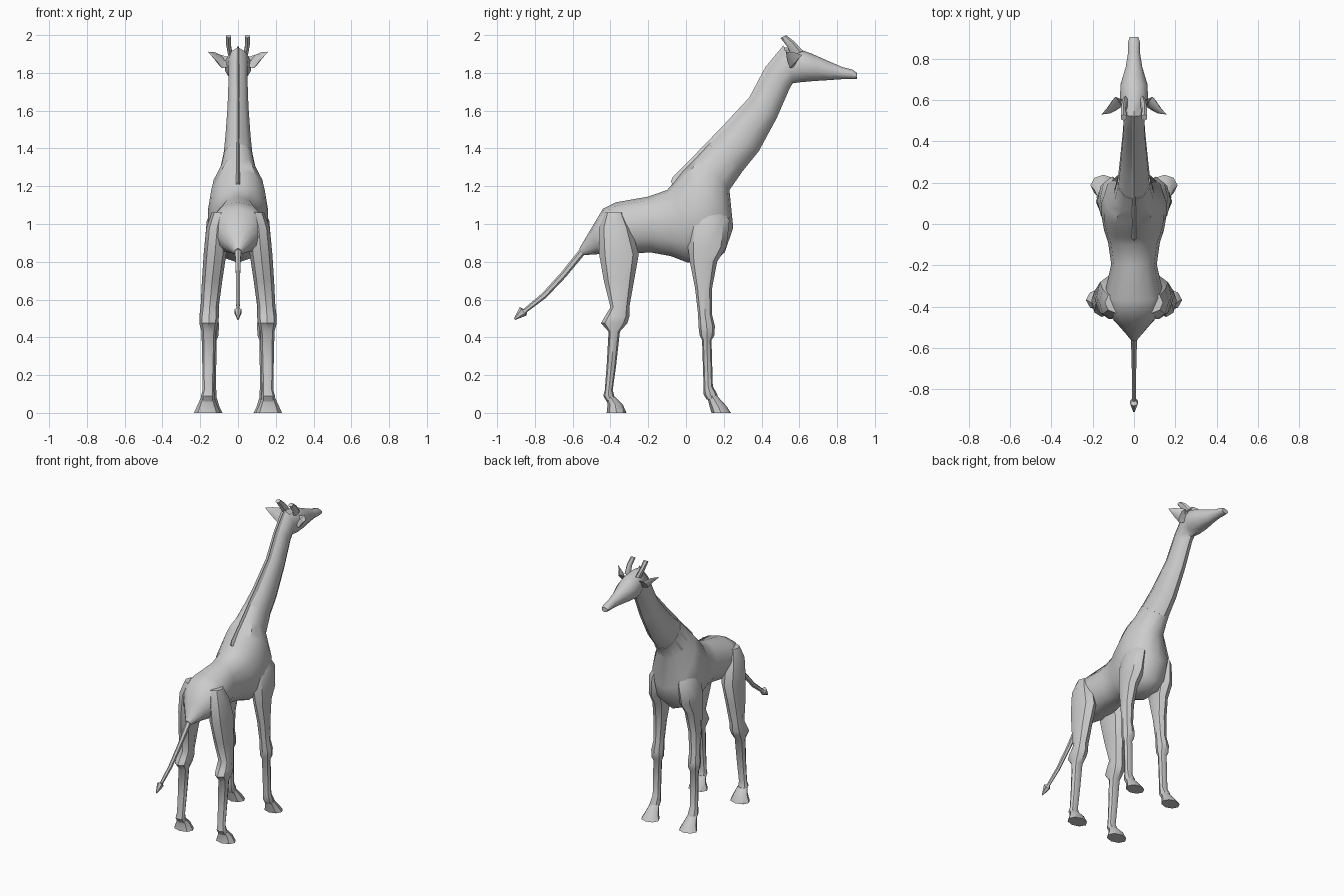
import bpy, math
from mathutils import Vector


def loft(name, rings, sides=8, mirror=False, angle=40, power=1.0):
    """Skin closed rings; each ring = (point_a, point_b, half_width), a and b being opposite rim points."""
    verts, faces = [], []
    for a, b, w in rings:
        a, b = Vector(a), Vector(b)
        c, h = (a + b) / 2, (a - b) / 2
        for i in range(sides):
            t = 2 * math.pi * i / sides
            co, si = math.cos(t), math.sin(t)
            s = math.copysign(abs(si) ** power, si)
            verts.append(c + h * co + Vector((w * s, 0, 0)))
    n = len(rings)
    for r in range(n - 1):
        for i in range(sides):
            j = (i + 1) % sides
            faces.append((r * sides + i, r * sides + j, (r + 1) * sides + j, (r + 1) * sides + i))
    faces.append(tuple(reversed(range(sides))))
    faces.append(tuple(range((n - 1) * sides, n * sides)))
    me = bpy.data.meshes.new(name)
    me.from_pydata(verts, [], faces)
    ob = bpy.data.objects.new(name, me)
    bpy.context.collection.objects.link(ob)
    bpy.ops.object.select_all(action='DESELECT')
    ob.select_set(True)
    bpy.context.view_layer.objects.active = ob
    bpy.ops.object.mode_set(mode='EDIT')
    bpy.ops.mesh.select_all(action='SELECT')
    bpy.ops.mesh.normals_make_consistent(inside=False)
    bpy.ops.object.mode_set(mode='OBJECT')
    bpy.ops.object.shade_smooth_by_angle(angle=math.radians(angle))
    if mirror:
        ob.modifiers.new("mirror", 'MIRROR')
    return ob


def profile(rows):
    """Rows of top y, top z, bottom y, bottom z, half width on the centre line."""
    return [((0, a, b), (0, c, d), w) for a, b, c, d, w in rows]


def level(rows):
    """Rows of z, front y, back y, centre x, half width for horizontal leg sections."""
    return [((x, f, z), (x, b, z), w) for z, f, b, x, w in rows]


# torso from tail root to neck base
loft("torso", profile([
    (-.565, .87, -.545, .835, .018),
    (-.50, .98, -.47, .84, .08),
    (-.44, 1.08, -.40, .84, .14),
    (-.37, 1.115, -.32, .84, .145),
    (-.20, 1.145, -.19, .85, .11),
    (-.10, 1.18, -.08, .83, .125),
    (-.07, 1.215, .01, .795, .145),
    (-.04, 1.255, .15, .80, .16),
    (-.01, 1.29, .205, .85, .16),
    (.02, 1.32, .25, .98, .145),
    (.06, 1.36, .23, 1.18, .098),
    (.12, 1.425, .30, 1.28, .08),
]), 12, power=.85)

# neck and head
loft("neck_and_head", profile([
    (.06, 1.36, .23, 1.18, .098),
    (.12, 1.425, .30, 1.28, .08),
    (.21, 1.51, .385, 1.385, .07),
    (.345, 1.66, .48, 1.56, .058),
    (.43, 1.82, .55, 1.72, .052),
    (.52, 1.935, .565, 1.745, .055),
    (.60, 1.925, .60, 1.75, .072),
    (.67, 1.90, .68, 1.757, .068),
    (.76, 1.86, .76, 1.762, .042),
    (.83, 1.83, .83, 1.767, .03),
    (.88, 1.818, .88, 1.767, .03),
    (.905, 1.80, .905, 1.767, .022),
]), 10)

# mane ridge along the back of the neck
loft("mane", profile([
    (-.08, 1.225, -.06, 1.19, .012),
    (-.07, 1.25, -.01, 1.22, .015),
    (.05, 1.37, .09, 1.33, .015),
    (.20, 1.525, .24, 1.48, .015),
    (.335, 1.67, .38, 1.63, .015),
    (.42, 1.83, .46, 1.80, .014),
    (.515, 1.945, .54, 1.90, .012),
]), 4)

# tail with pointed tuft
loft("tail", profile([
    (-.50, .95, -.47, .85, .04),
    (-.56, .87, -.54, .835, .018),
    (-.66, .745, -.64, .715, .013),
    (-.76, .635, -.74, .61, .012),
    (-.86, .55, -.84, .535, .010),
    (-.88, .56, -.845, .515, .021),
    (-.91, .50, -.905, .492, .004),
]), 6)

# front legs, shoulder to hoof
loft("front_leg", level([
    (1.12, .17, .04, .08, .03),
    (1.02, .23, .01, .105, .06),
    (.88, .215, .01, .118, .06),
    (.80, .165, .02, .125, .05),
    (.66, .138, .048, .135, .042),
    (.52, .138, .064, .14, .036),
    (.46, .153, .066, .143, .042),
    (.41, .15, .072, .143, .04),
    (.385, .135, .085, .143, .03),
    (.14, .142, .093, .145, .028),
    (.10, .165, .092, .147, .034),
    (.07, .17, .11, .147, .032),
]), 8, True)
loft("front_hoof", level([
    (.095, .16, .11, .147, .03),
    (.035, .215, .125, .147, .048),
    (.0, .238, .135, .147, .064),
]), 8, True)

# hind legs, hip to hoof
loft("hind_leg", level([
    (1.06, -.33, -.43, .09, .05),
    (.98, -.29, -.46, .11, .058),
    (.84, -.25, -.46, .122, .06),
    (.70, -.275, -.435, .137, .054),
    (.56, -.30, -.40, .15, .048),
    (.51, -.30, -.43, .153, .052),
    (.475, -.31, -.45, .155, .05),
    (.43, -.35, -.41, .155, .038),
    (.25, -.37, -.42, .156, .033),
    (.12, -.388, -.43, .157, .03),
    (.09, -.38, -.438, .16, .036),
    (.06, -.37, -.42, .16, .034),
]), 8, True)
loft("hind_hoof", level([
    (.085, -.375, -.425, .16, .034),
    (.045, -.335, -.415, .163, .05),
    (.0, -.315, -.42, .163, .07),
]), 8, True)

# horns and ears
loft("horn", [
    ((.043, .62, 1.915), (.04, .56, 1.89), .014),
    ((.052, .575, 1.965), (.05, .535, 1.94), .014),
    ((.05, .53, 2.0), (.05, .50, 1.985), .016),
], 6, True)
loft("ear", [
    ((.055, .60, 1.885), (.055, .57, 1.83), .012),
    ((.09, .615, 1.895), (.085, .55, 1.825), .018),
    ((.125, .565, 1.91), (.115, .535, 1.865), .012),
    ((.156, .53, 1.912), (.154, .53, 1.905), .002),
], 6, True)
